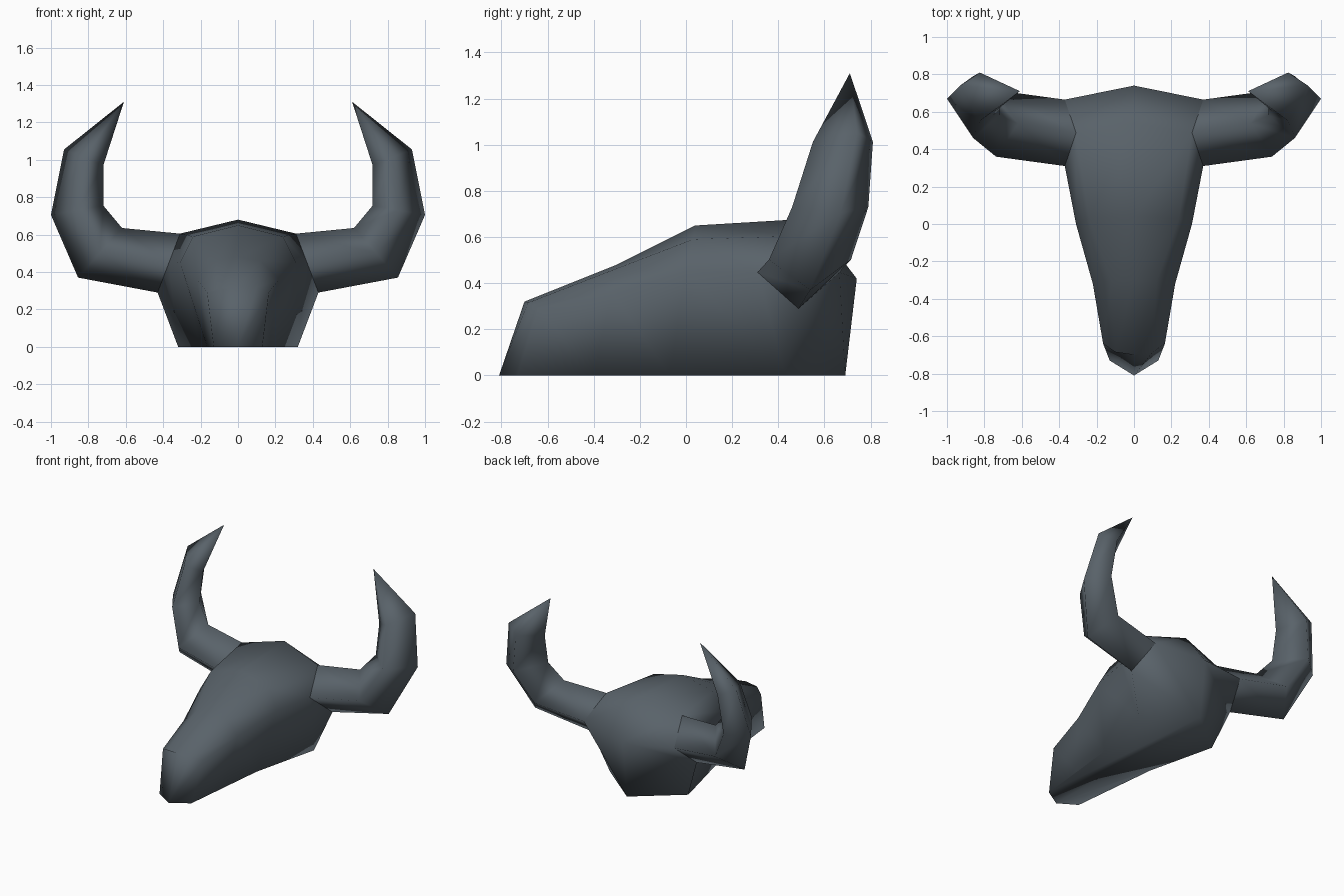
import bpy, bmesh
from mathutils import Vector

cube = bpy.data.objects.get("Cube")
if cube:
    bpy.data.objects.remove(cube, do_unlink=True)

slate = bpy.data.materials.new("dark_slate")
slate.use_nodes = True
colour = (0.10, 0.123, 0.143, 1)
slate.diffuse_color = colour
slate.node_tree.nodes["Principled BSDF"].inputs["Base Color"].default_value = colour


def make_object(name, faces):
    """Build a smooth mesh from faces given as lists of points, welding shared corners."""
    bm = bmesh.new()
    for points in faces:
        bm.faces.new([bm.verts.new(p) for p in points])
    bmesh.ops.remove_doubles(bm, verts=bm.verts, dist=0.0005)
    bmesh.ops.recalc_face_normals(bm, faces=bm.faces)
    for face in bm.faces:
        face.smooth = True
    mesh = bpy.data.meshes.new(name)
    bm.to_mesh(mesh)
    bm.free()
    mesh.materials.append(slate)
    obj = bpy.data.objects.new(name, mesh)
    bpy.context.collection.objects.link(obj)
    return obj


def mirrored(faces):
    return [[(-x, y, z) for x, y, z in reversed(face)] for face in faces]


def horn_ring(inner, outer, front_y, back_y, twist):
    """Four-sided horn section: inner, front, outer and back corners."""
    mid_y = (front_y + back_y) / 2
    a = Vector((inner[0], mid_y - twist, inner[1]))
    b = Vector((outer[0], mid_y + twist, outer[1]))
    centre = (a + b) / 2
    return [a, Vector((centre.x, front_y, centre.z)),
            b, Vector((centre.x, back_y, centre.z))]


# Horn sections from the root to the last bend, then the pointed tip
rings = [
    horn_ring((.31, .605), (.43, .29), .31, .665, 0),
    horn_ring((.62, .635), (.855, .37), .36, .715, 0),
    horn_ring((.72, .755), (1, .705), .46, .79, .045),
    horn_ring((.72, .97), (.93, 1.055), .55, .81, .06),
]
tip = Vector((.61, .71, 1.31))
horn = []
for i in range(4):
    j = (i + 1) % 4
    for low, high in zip(rings, rings[1:]):
        horn.append([low[i], low[j], high[j], high[i]])
    horn.append([rings[-1][i], rings[-1][j], tip])

make_object("left_horn", horn)
make_object("right_horn", mirrored(horn))

# Skull sections from snout to crown: ridge, shoulder, cheek, jaw
root_top, root_front, root_bottom, root_back = rings[0]
snout = [(0, -.7, .32), (.1, -.685, .315), (.165, -.64, .29), (.13, -.73, 0)]
face_mid = [(0, -.3, .48), (.12, -.31, .46), (.22, -.32, .36), (.165, -.4, 0)]
brow = [(0, .04, .65), (.24, .03, .59), (.31, 0, .45), (.2, -.07, 0)]
crown = [(0, .54, .68), root_top, root_front, (.32, .43, 0)]
sections = [snout, face_mid, brow, crown]
snout_tip = (0, -.81, 0)
rear_mid = (0, .74, .42)
rear_base = (0, .69, 0)

skull = []
for near, far in zip(sections, sections[1:]):
    for k in range(3):
        skull.append([near[k], near[k + 1], far[k + 1], far[k]])

# Cheek corner beneath the horn root
skull.append([root_front, crown[3], root_bottom])
# Snout end
skull.append(snout + [snout_tip])
# Back of the head
skull.append([crown[0], root_top, root_back, rear_mid])
skull.append([root_back, root_bottom, rear_base, rear_mid])
skull.append([root_bottom, crown[3], rear_base])
# Flat underside
skull.append([snout_tip] + [s[3] for s in sections] + [rear_base])

make_object("skull", skull + mirrored(skull))
